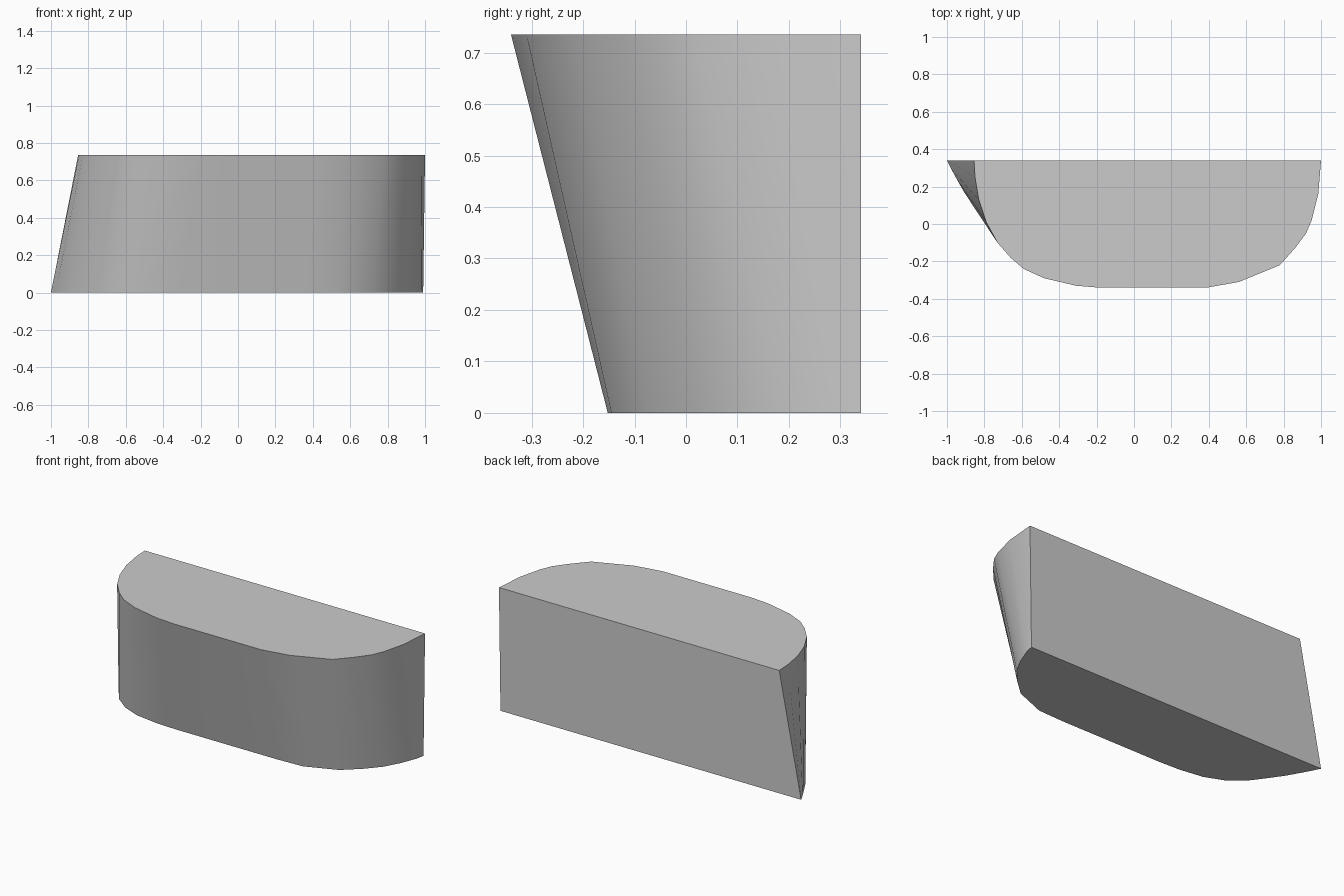
import bpy
import bmesh

# Remove the default cube
default_cube = bpy.data.objects.get("Cube")
if default_cube:
    bpy.data.objects.remove(default_cube, do_unlink=True)

HEIGHT = 0.735

# Matching outlines, running from the back right corner round the front
top_outline = [
    (-.855, .34), (-.85, .25), (-.83, .13), (-.79, .01), (-.73, -.1), (-.66, -.18),
    (-.59, -.24), (-.48, -.29), (-.31, -.33), (-.19, -.34), (.39, -.34), (.56, -.31),
    (.78, -.22), (.86, -.13), (.92, -.05), (.95, .02), (.985, .16), (1, .34),
]
base_outline = [
    (-1, .34), (-.975, .29), (-.945, .235), (-.905, .165), (-.85, .085), (-.78, -.01),
    (-.69, -.08), (-.58, -.125), (-.43, -.147), (-.3, -.152), (.36, -.152), (.53, -.145),
    (.72, -.07), (.82, .02), (.89, .1), (.94, .19), (.98, .29), (.99, .34),
]


def make_material(name, colour):
    """Create a plain flat colour material."""
    material = bpy.data.materials.new(name)
    material.use_nodes = True
    material.diffuse_color = colour
    shader = material.node_tree.nodes["Principled BSDF"]
    shader.inputs["Base Color"].default_value = colour
    return material


def loft(name, lower, upper, height, material):
    """Join two matching outlines into a closed solid."""
    bm = bmesh.new()
    bottom = [bm.verts.new((x, y, 0)) for x, y in lower]
    top = [bm.verts.new((x, y, height)) for x, y in upper]
    bm.faces.new(bottom)
    bm.faces.new(top)
    count = len(bottom)
    for i in range(count):
        j = (i + 1) % count
        bm.faces.new((bottom[i], bottom[j], top[j], top[i]))
    bmesh.ops.recalc_face_normals(bm, faces=bm.faces)

    mesh = bpy.data.meshes.new(name)
    bm.to_mesh(mesh)
    bm.free()
    mesh.materials.append(material)
    solid = bpy.data.objects.new(name, mesh)
    bpy.context.collection.objects.link(solid)
    return solid


# Flat-backed block with a rounded, leaning front
grey = make_material("light grey", (0.6, 0.6, 0.6, 1))
block = loft("rounded_block", base_outline, top_outline, HEIGHT, grey)

# Smooth the curved wall and keep the rims and back corners crisp
bpy.ops.object.select_all(action="DESELECT")
block.select_set(True)
bpy.context.view_layer.objects.active = block
bpy.ops.object.shade_smooth_by_angle()
